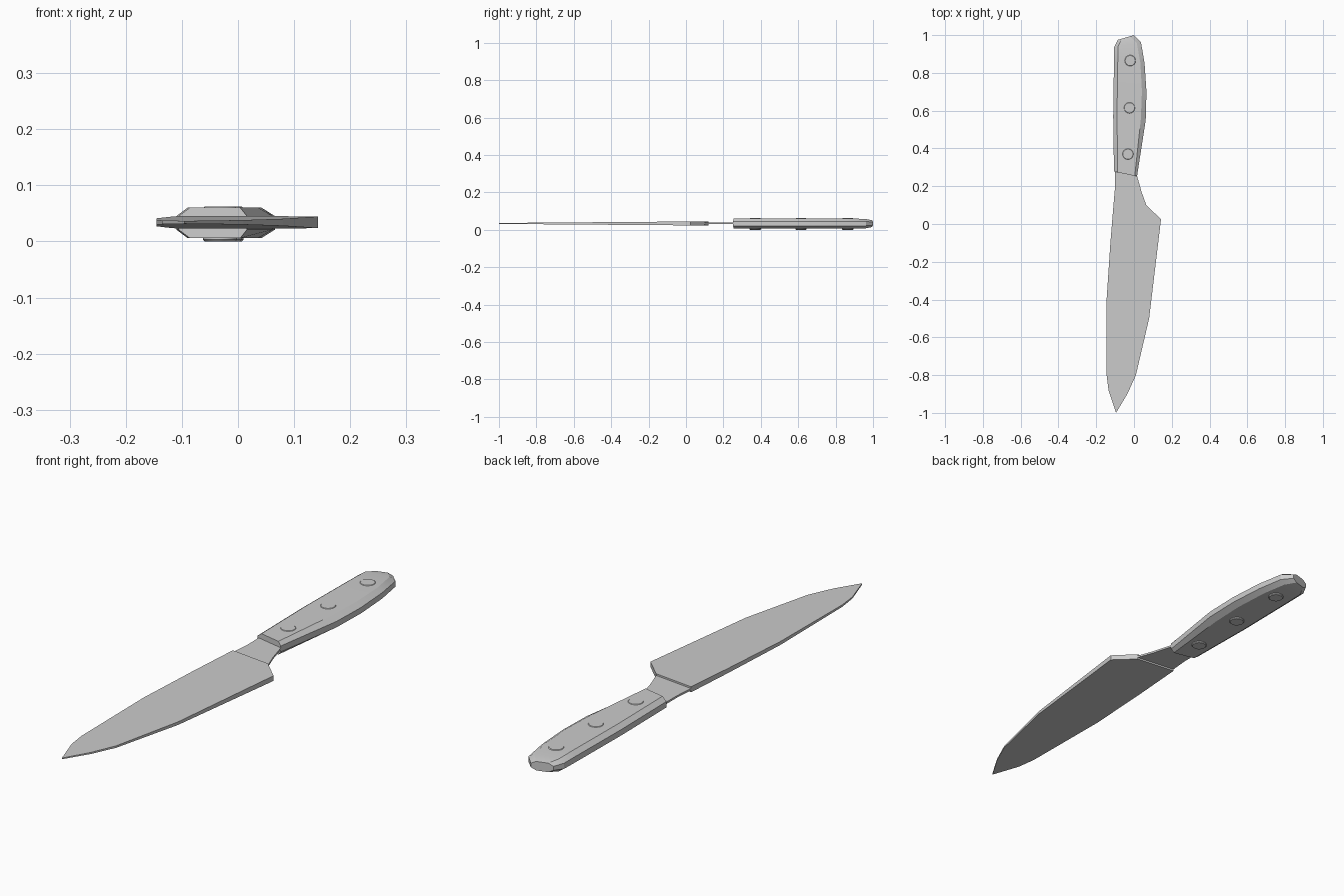
import bpy
import bmesh
import math

if "Cube" in bpy.data.objects:
    bpy.data.objects.remove(bpy.data.objects["Cube"], do_unlink=True)

grey = bpy.data.materials.new("plain grey")
grey.use_nodes = True
colour = (0.6, 0.6, 0.6, 1)
grey.diffuse_color = colour
grey.node_tree.nodes["Principled BSDF"].inputs["Base Color"].default_value = colour

MID = 0.034


def finish(name, bm, smooth_angle=None):
    bmesh.ops.recalc_face_normals(bm, faces=bm.faces)
    mesh = bpy.data.meshes.new(name)
    bm.to_mesh(mesh)
    bm.free()
    mesh.materials.append(grey)
    obj = bpy.data.objects.new(name, mesh)
    bpy.context.collection.objects.link(obj)
    if smooth_angle:
        bpy.ops.object.select_all(action="DESELECT")
        obj.select_set(True)
        bpy.context.view_layer.objects.active = obj
        bpy.ops.object.shade_smooth_by_angle(angle=math.radians(smooth_angle))
    return obj


def loft(bm, rings):
    """Join closed rings of points with quads and cap both ends."""
    loops = [[bm.verts.new(p) for p in ring] for ring in rings]
    n = len(loops[0])
    for a, b in zip(loops, loops[1:]):
        for i in range(n):
            j = (i + 1) % n
            bm.faces.new((a[i], a[j], b[j], b[i]))
    bm.faces.new(loops[0])
    bm.faces.new(loops[-1])


def plate(name, outline, half_thickness):
    bm = bmesh.new()
    loft(bm, [[(x, y, MID + s * half_thickness(y)) for x, y in outline] for s in (-1, 1)])
    return finish(name, bm)


# Blade, thinning evenly from heel to tip
plate("blade", [(-0.107, 0.12), (0.065, 0.10), (0.143, 0.025), (0.08, -0.5),
                (0.01, -0.8), (-0.035, -0.9), (-0.095, -1.0), (-0.135, -0.88),
                (-0.145, -0.8), (-0.145, -0.4), (-0.125, -0.1)],
      lambda y: 0.0025 + 0.0085 * (y + 1) / 1.1)

# Thin neck running into the handle
plate("neck", [(-0.107, 0.12), (0.065, 0.10), (0.04, 0.17), (0.012, 0.27),
               (-0.10, 0.30), (-0.10, 0.2)], lambda y: 0.004)

# Handle: spine x, spine y, belly x, belly y, belly bevel width, thickness scale
stations = [(-0.106, 0.278, 0.016, 0.252, 0.012, 1),
            (-0.110, 0.57, 0.062, 0.55, 0.026, 1),
            (-0.108, 0.72, 0.066, 0.70, 0.024, 1),
            (-0.106, 0.86, 0.056, 0.85, 0.022, 1),
            (-0.105, 0.935, 0.037, 0.962, 0.022, 0.95),
            (-0.085, 0.975, 0.0, 1.0, 0.02, 0.68)]
rings = []
for xl, yl, xr, yr, bevel, scale in stations:
    def point(x, z):
        t = (x - xl) / (xr - xl)
        return (x, yl + t * (yr - yl), MID - 0.001 + z * scale)
    rings.append([point(xl, -0.012), point(xl + 0.02, -0.027),
                  point(xr - bevel, -0.027), point(xr, -0.012),
                  point(xr, 0.012), point(xr - bevel, 0.027),
                  point(xl + 0.02, 0.027), point(xl, 0.012)])
bm = bmesh.new()
loft(bm, rings)
finish("handle", bm, 25)

# Rivets passing right through the handle
for i, (x, y) in enumerate([(-0.032, 0.37), (-0.024, 0.615), (-0.02, 0.865)]):
    bm = bmesh.new()
    rim = [(math.cos(k * math.tau / 16), math.sin(k * math.tau / 16)) for k in range(16)]
    loft(bm, [[(x + r * c, y + r * s, z) for c, s in rim]
              for z, r in ((0, 0.027), (0.003, 0.03), (0.059, 0.03), (0.062, 0.027))])
    finish(f"rivet_{i + 1}", bm, 30)
